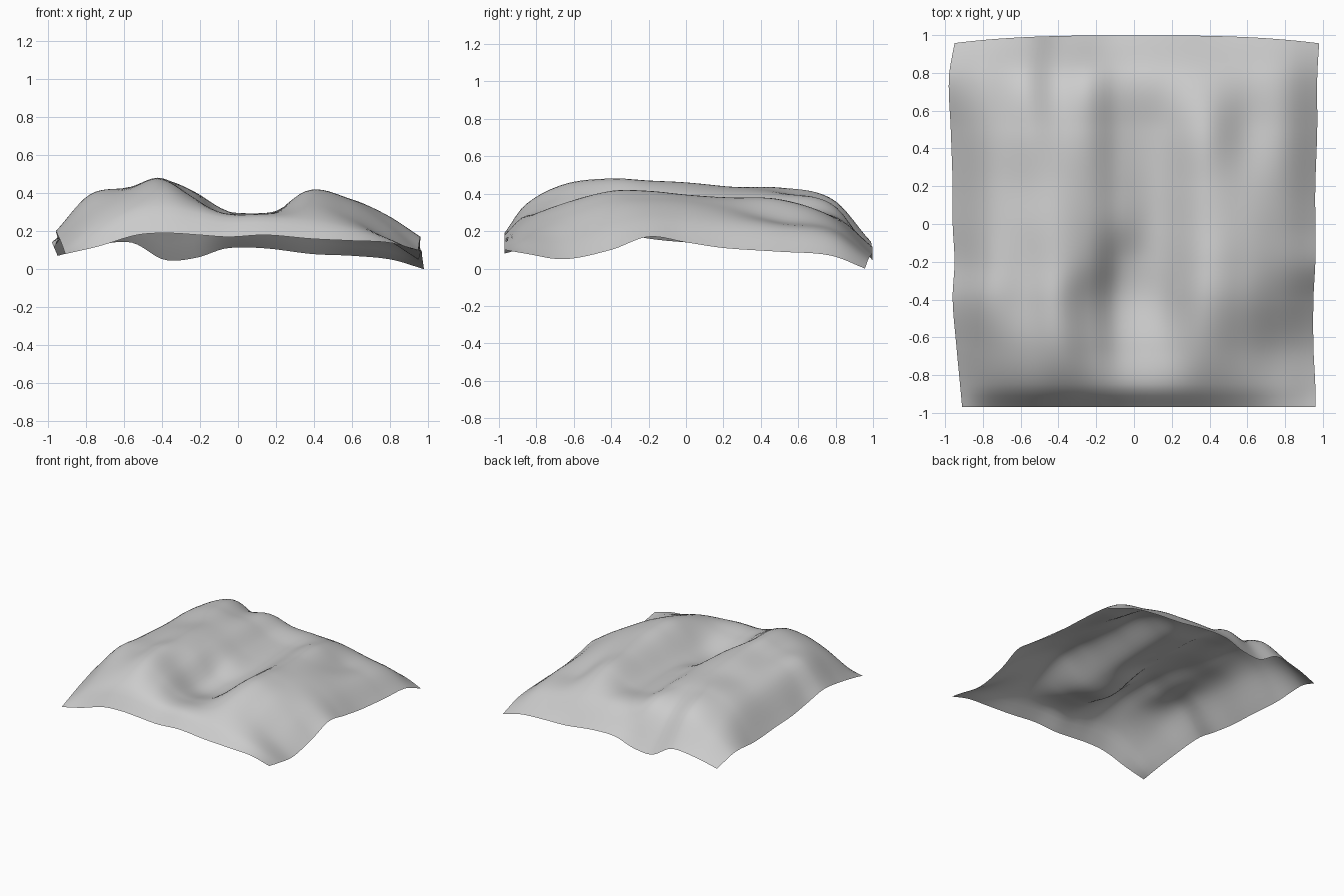
import bpy
import bmesh

# Remove the default cube only
cube = bpy.data.objects.get("Cube")
if cube:
    bpy.data.objects.remove(cube, do_unlink=True)

# Stations across the sheet where every section gives a height
STATIONS = [-.96, -.78, -.57, -.4, -.23, -.07, .13, .38, .6, .8, .97]

# Sections from front to back: depth, right rim, left rim, heights in hundredths
SECTIONS = [
    (-.97, -.91, .96, [8, 12, 18, 19, 18, 17, 18, 16, 15, 14, 10]),
    (-.86, -.92, .96, [11, 23, 32, 34, 31, 28, 28, 26, 22, 16, 8]),
    (-.65, -.94, .95, [16, 32, 41, 45, 37, 28, 28, 35, 28, 16, 5]),
    (-.4, -.96, .95, [20, 39, 43, 48, 37, 23, 24, 41, 36, 24, 10]),
    (-.2, -.95, .96, [16, 38, 43, 47, 40, 25, 25, 41, 37, 28, 17]),
    (0, -.96, .96, [14, 36, 43, 46, 41, 31, 26, 39, 36, 27, 14]),
    (.2, -.96, .96, [13, 35, 42, 44, 40, 31, 27, 38, 33, 25, 11]),
    (.5, -.97, .97, [12, 34, 43, 41, 39, 30, 28, 37, 26, 22, 9]),
    (.78, -.98, .97, [14, 27, 37, 31, 34, 29, 28, 27, 22, 18, 7]),
    (.98, -.95, .98, [7, 12, 14, 5, 6, 11, 11, 8, 7, 5, 0]),
]
CELLS = 64


def smooth_curve(knots, values, t):
    """Smooth interpolation through unevenly spaced knots."""
    last = len(knots) - 1
    i = 0
    while i < last - 1 and t > knots[i + 1]:
        i += 1

    def slope(k):
        before, after = max(k - 1, 0), min(k + 1, last)
        return (values[after] - values[before]) / (knots[after] - knots[before])

    span = knots[i + 1] - knots[i]
    s = (t - knots[i]) / span
    blend = s * s * (3 - 2 * s)
    bend = s * (1 - s) * span * ((1 - s) * slope(i) - s * slope(i + 1))
    return values[i] + blend * (values[i + 1] - values[i]) + bend


def make_material(name, colour):
    material = bpy.data.materials.new(name)
    material.use_nodes = True
    material.diffuse_color = colour
    material.node_tree.nodes["Principled BSDF"].inputs["Base Color"].default_value = colour
    return material


def loft_sheet(bm):
    """Loft the sections into a dense grid of quads."""
    depths = [section[0] for section in SECTIONS]
    rows = []
    for j in range(CELLS + 1):
        depth = depths[0] + (depths[-1] - depths[0]) * j / CELLS
        right = smooth_curve(depths, [s[1] for s in SECTIONS], depth)
        left = smooth_curve(depths, [s[2] for s in SECTIONS], depth)
        heights = [smooth_curve(depths, [s[3][k] for s in SECTIONS], depth)
                   for k in range(len(STATIONS))]
        row = []
        for i in range(CELLS + 1):
            u = i / CELLS
            station = STATIONS[0] + (STATIONS[-1] - STATIONS[0]) * u
            z = smooth_curve(STATIONS, heights, station) / 100
            # The back rim bows outward in the middle
            bow = max(depth, 0) ** 4 * (.02 - .05 * abs(station) ** 3)
            row.append(bm.verts.new((right + (left - right) * u, depth + bow, max(z, 0))))
        rows.append(row)
    for near, far in zip(rows, rows[1:]):
        for i in range(CELLS):
            bm.faces.new((near[i], near[i + 1], far[i + 1], far[i]))


# Open hilly ground sheet
mesh = bpy.data.meshes.new("hilly_ground")
bm = bmesh.new()
loft_sheet(bm)
for face in bm.faces:
    face.smooth = True
bm.to_mesh(mesh)
bm.free()
ground = bpy.data.objects.new("hilly_ground", mesh)
bpy.context.collection.objects.link(ground)
mesh.materials.append(make_material("light_grey", (.6, .6, .6, 1)))
